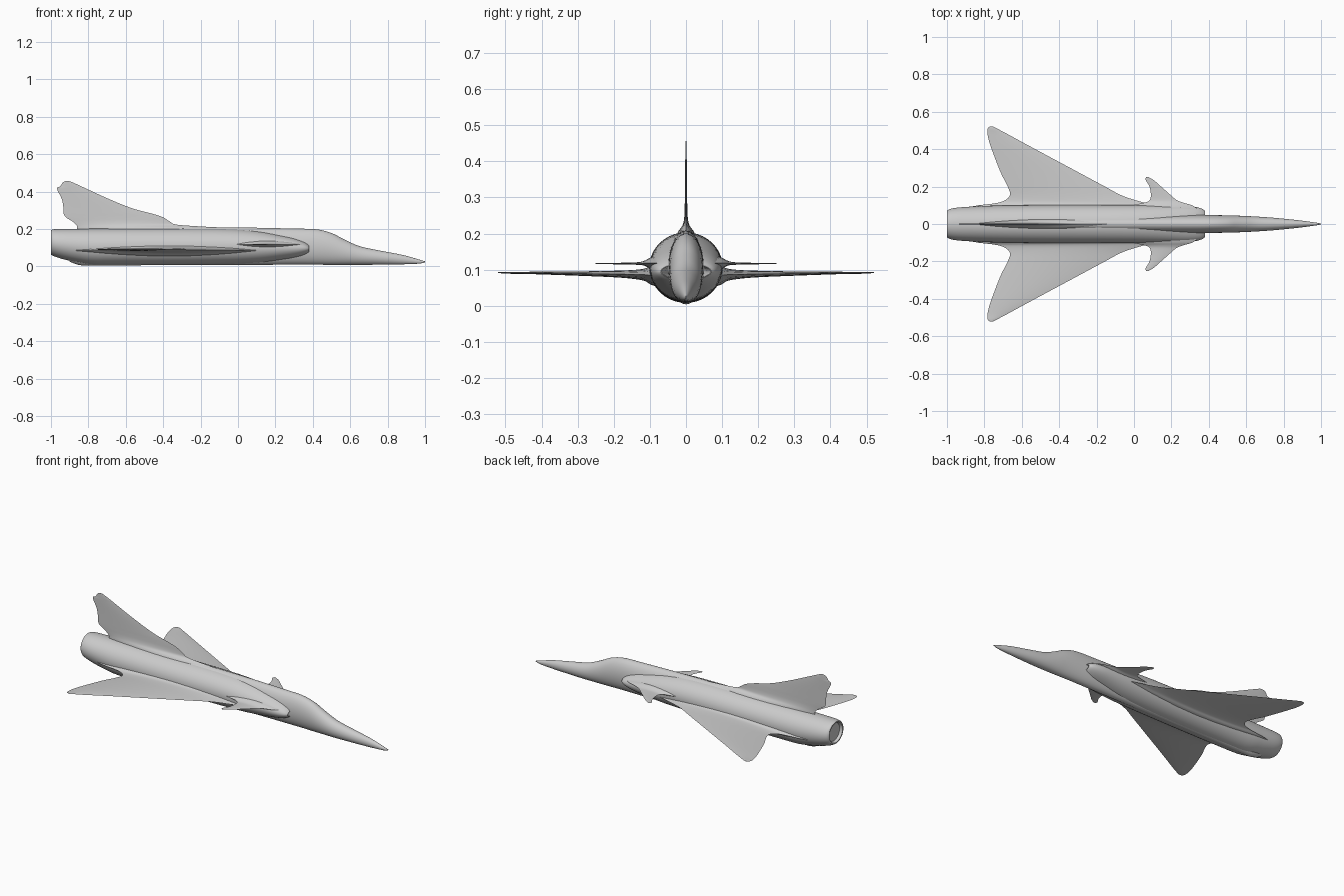
import bpy, bmesh, math

cube = bpy.data.objects.get("Cube")
if cube:
    bpy.data.objects.remove(cube)

grey = bpy.data.materials.new("airframe_grey")
grey.use_nodes = True
GREY = (0.6, 0.6, 0.6, 1)
grey.diffuse_color = GREY
grey.node_tree.nodes["Principled BSDF"].inputs["Base Color"].default_value = GREY


def spline(rows, steps=4):
    """Catmull-Rom refinement of a list of stations."""
    out = []
    for i in range(len(rows) - 1):
        a, b, c, d = (rows[max(i - 1, 0)], rows[i], rows[i + 1], rows[min(i + 2, len(rows) - 1)])
        for s in range(steps):
            t = s / steps
            out.append([q + t * (r - q) if min(q, r) == max(q, r) else
                        0.5 * (2 * q + (r - p) * t + (2 * p - 5 * q + 4 * r - u) * t * t
                               + (3 * q - p - 3 * r + u) * t ** 3)
                        for p, q, r, u in zip(a, b, c, d)])
    return out + [list(rows[-1])]


def loft(name, rings, angle=50):
    """Skin a list of closed point rings and cap both ends."""
    bm = bmesh.new()
    loops = [[bm.verts.new(p) for p in ring] for ring in rings]
    n = len(loops[0])
    for a, b in zip(loops, loops[1:]):
        for i in range(n):
            bm.faces.new((a[i], a[(i + 1) % n], b[(i + 1) % n], b[i]))
    bm.faces.new(loops[0])
    bm.faces.new(loops[-1])
    bmesh.ops.recalc_face_normals(bm, faces=bm.faces)
    mesh = bpy.data.meshes.new(name)
    bm.to_mesh(mesh)
    bm.free()
    mesh.materials.append(grey)
    ob = bpy.data.objects.new(name, mesh)
    bpy.context.collection.objects.link(ob)
    bpy.ops.object.select_all(action='DESELECT')
    ob.select_set(True)
    bpy.context.view_layer.objects.active = ob
    bpy.ops.object.shade_smooth_by_angle(angle=math.radians(angle))
    return ob


def body(name, rows, n=40):
    """Rows are x, half width, bottom z, top z."""
    rings = []
    for x, w, lo, hi in rows:
        ang = [2 * math.pi * i / n for i in range(n)]
        rings.append([(x, w * math.cos(a), (lo + hi) / 2 + (hi - lo) / 2 * math.sin(a)) for a in ang])
    return loft(name, rings)


def blade(name, rows, place, n=24):
    """Rows are span, leading x, trailing x, thickness, offset."""
    rings = []
    for s, le, te, th, off in spline(rows):
        ring = []
        for i in range(n):
            a = 2 * math.pi * i / n
            x = (le + te) / 2 + (le - te) / 2 * math.cos(a)
            thick = th / 2 * math.sin(a) * abs(math.sin(a))
            ring.append(place(x, s, off + thick))
        rings.append(ring)
    return loft(name, rings, 70)


# Slender fuselage with drooping nose and blended canopy
body("fuselage", spline([
    (1.0, .002, .022, .027), (.97, .008, .015, .036), (.88, .020, .011, .061),
    (.75, .033, .009, .086), (.65, .040, .008, .108), (.57, .044, .008, .143),
    (.5, .046, .008, .178), (.42, .048, .009, .198), (.3, .05, .009, .202),
    (0, .05, .008, .208), (-.4, .05, .007, .21), (-.7, .05, .004, .204), (-.83, .045, .004, .2),
    (-.9, .04, .025, .2)]))

# Air intakes: recessed mouth, raked lip, then the engine body
mouth = [(.27, .045, .08, .12), (.35, .058, .068, .122), (.38, .068, .074, .116)]
engine = spline([
    (.38, .07, .072, .118), (.36, .083, .06, .132), (.32, .093, .047, .148), (.25, .099, .035, .165),
    (.1, .102, .018, .19), (-.1, .102, .011, .202), (-.5, .101, .008, .203), (-.75, .098, .008, .202),
    (-.85, .094, .02, .201), (-.94, .088, .04, .2), (-.985, .08, .055, .198), (-1.0, .07, .063, .194)])
nozzle = [(-1.0, .062, .07, .188), (-.985, .055, .076, .182)]
body("engine_body", mouth + engine + nozzle)

# Delta wings and canards, one per side
wing = [(.06, .2, -.92, .075, .085), (.095, .12, -.86, .055, .085), (.115, .05, -.72, .034, .086),
        (.15, -.06, -.665, .024, .087), (.2, -.155, -.675, .018, .088), (.28, -.304, -.715, .013, .089),
        (.42, -.565, -.768, .007, .091), (.48, -.675, -.783, .005, .091),
        (.51, -.732, -.782, .004, .092), (.52, -.752, -.772, .002, .092)]
canard = [(.08, .34, -.08, .045, .118), (.1, .31, -.01, .03, .118), (.115, .26, .06, .014, .118),
          (.13, .225, .085, .008, .117), (.16, .19, .09, .005, .117), (.2, .145, .083, .004, .117),
          (.235, .105, .063, .003, .117), (.25, .077, .065, .002, .117)]
for side, sign in (("left", 1), ("right", -1)):
    def flat(x, s, t, sign=sign):
        return (x, sign * s, t)
    blade(side + "_wing", wing, flat)
    blade(side + "_canard", canard, flat)

# Tail fin with a stepped trailing edge
fin = [(.19, 0, -.86, .06, 0), (.208, -.12, -.86, .04, 0), (.222, -.32, -.865, .02, 0),
       (.24, -.365, -.885, .011, 0), (.262, -.4, -.92, .008, 0), (.282, -.46, -.932, .007, 0),
       (.31, -.565, -.933, .006, 0), (.36, -.69, -.942, .005, 0), (.415, -.81, -.968, .004, 0),
       (.428, -.838, -.95, .004, 0), (.448, -.882, -.937, .003, 0), (.456, -.903, -.922, .002, 0)]
blade("tail_fin", fin, lambda x, s, t: (x, t, s))
